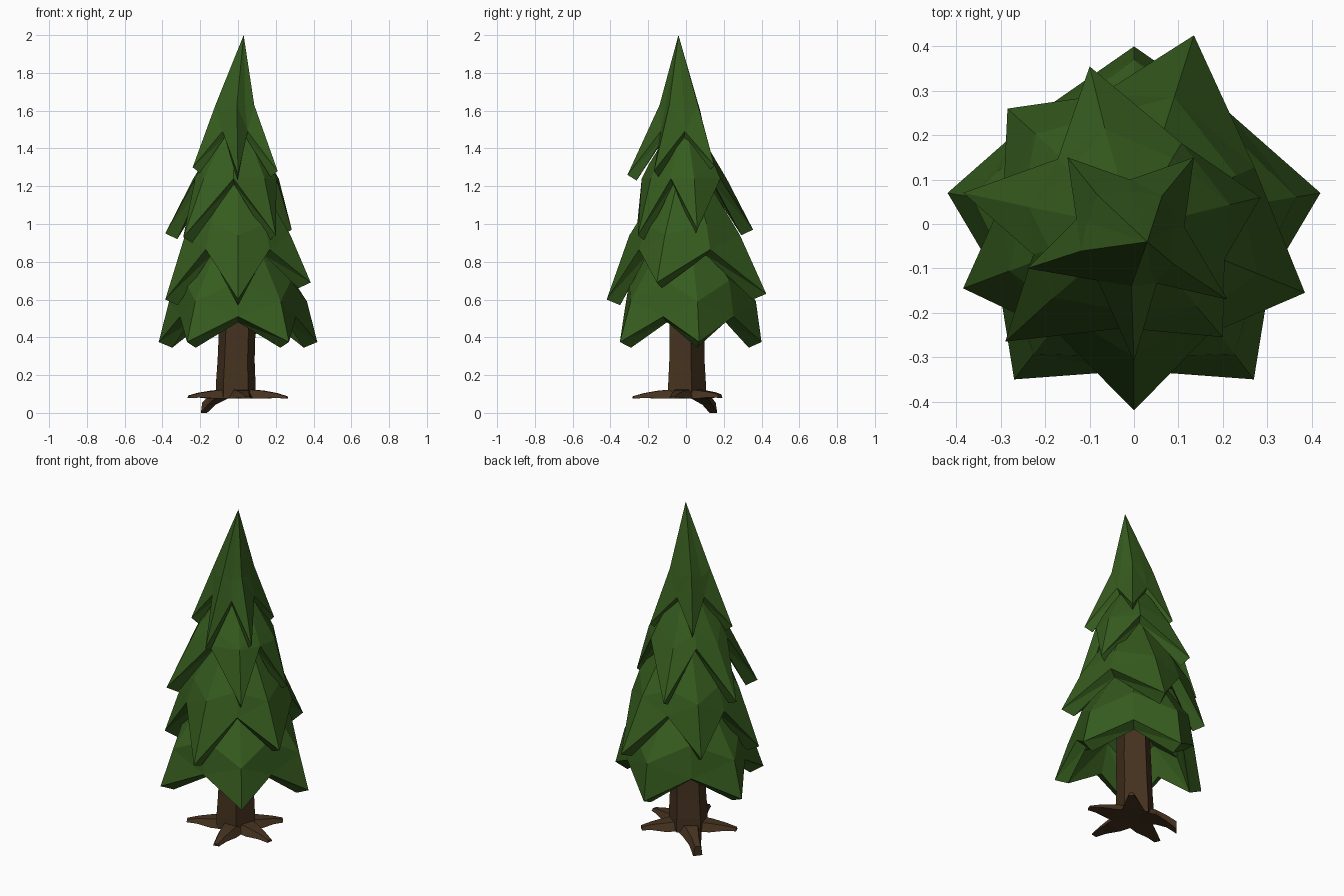
import bpy, math
from mathutils import Vector

cube = bpy.data.objects.get("Cube")
if cube:
    bpy.data.objects.remove(cube)


def material(name, rgb):
    m = bpy.data.materials.new(name)
    m.use_nodes = True
    m.diffuse_color = (*rgb, 1)
    m.node_tree.nodes["Principled BSDF"].inputs["Base Color"].default_value = (*rgb, 1)
    return m


green = material("pine green", (0.036, 0.105, 0.013))
brown = material("bark brown", (0.06, 0.032, 0.014))


def build(name, verts, faces, mat):
    mesh = bpy.data.meshes.new(name)
    mesh.from_pydata([tuple(v) for v in verts], [], faces)
    mesh.materials.append(mat)
    obj = bpy.data.objects.new(name, mesh)
    bpy.context.collection.objects.link(obj)


def loft(name, rings, mat, start=None, end=None):
    """Skin equal rings; close each end with a point, or with a flat cap."""
    n = len(rings[0])
    verts = [v for ring in rings for v in ring]
    faces = []
    for k in range(len(rings) - 1):
        for i in range(n):
            j = (i + 1) % n
            a, b, c, d = k * n + i, k * n + j, (k + 1) * n + j, (k + 1) * n + i
            # split each quad along alternating diagonals
            faces += [(a, b, c), (a, c, d)] if i % 2 else [(a, b, d), (b, c, d)]
    for point, base, flip in ((start, 0, True), (end, (len(rings) - 1) * n, False)):
        loop = [base + i for i in range(n)]
        if point is None:
            faces.append(tuple(loop[::-1] if flip else loop))
        else:
            verts.append(Vector(point))
            p = len(verts) - 1
            for i in range(n):
                a, b = loop[i], loop[(i + 1) % n]
                faces.append((b, a, p) if flip else (a, b, p))
    build(name, verts, faces, mat)


def tier(name, tips, centre, apex, notch, tip_shoulder, notch_shoulder, roof):
    """Star skirt of boughs: pointed tips, raised notches, thick hem, hollow below.
    notch and shoulders are (radius, height) about the centre."""
    axis = Vector((*centre, 0))
    hem, shoulder = [], []

    def around(angle, radius, z):
        return axis + Vector((math.cos(angle) * radius, math.sin(angle) * radius, z))

    for i, tip in enumerate(tips):
        after = tips[(i + 1) % len(tips)]
        a = math.atan2(tip[1] - axis.y, tip[0] - axis.x)
        b = math.atan2(after[1] - axis.y, after[0] - axis.x)
        mid = a + ((b - a) % math.tau) / 2
        hem += [Vector(tip), around(mid, *notch)]
        shoulder += [around(a, *tip_shoulder), around(mid, *notch_shoulder)]

    def inward(points, factor, drop):
        return [Vector((axis.x + (p.x - axis.x) * factor,
                        axis.y + (p.y - axis.y) * factor, p.z - drop)) for p in points]

    rings = [inward(shoulder, 0.74, 0.05), inward(hem, 0.83, 0.03), hem, shoulder]
    loft(name, rings, green, (*centre, roof), apex)


# Foliage, from the lowest skirt to the crown
tier("lower_boughs",
     [(0.42, 0.07, 0.375), (0, 0.4, 0.375), (-0.42, 0.07, 0.375),
      (-0.27, -0.35, 0.375), (0.27, -0.35, 0.375)],
     (0, 0), (0, 0, 1.15), (0.33, 0.51), (0.37, 0.59), (0.3, 0.7), 0.72)
tier("middle_boughs",
     [(0.385, -0.155, 0.69), (0.135, 0.425, 0.63), (-0.285, 0.26, 0.65),
      (-0.385, -0.145, 0.6), (0, -0.42, 0.6)],
     (0, 0), (0, 0, 1.42), (0.3, 0.865), (0.3, 0.94), (0.255, 1.0), 1.0)
tier("upper_boughs",
     [(0.285, 0.06, 0.97), (-0.1, 0.355, 0.97), (-0.385, 0.07, 0.95),
      (-0.29, -0.265, 0.93), (0.2, -0.255, 0.94)],
     (-0.01, -0.01), (0, -0.01, 1.62), (0.225, 1.24), (0.232, 1.24), (0.185, 1.32), 1.3)
tier("crown",
     [(0.135, 0.15, 1.31), (-0.15, 0.15, 1.31), (-0.24, -0.1, 1.3),
      (0, -0.31, 1.26), (0.21, -0.17, 1.28)],
     (-0.01, -0.025), (0.03, -0.04, 2.0), (0.125, 1.49), (0.115, 1.63), (0.1, 1.6), 1.52)

# Slightly waisted five-sided trunk
trunk = [[Vector((dx + r * math.cos(math.tau * (i + 0.25) / 5),
                  r * math.sin(math.tau * (i + 0.25) / 5) - 0.005, z)) for i in range(5)]
         for z, r, dx in ((0.08, 0.112, -0.012), (0.16, 0.11, -0.012), (0.28, 0.103, -0.01),
                          (0.42, 0.102, -0.005), (0.75, 0.09, 0))]
loft("trunk", trunk, brown)

# Flat tapering roots, one per trunk face; one is stouter and reaches down
for n, (x, y, low_tip, high_tip, tip_width) in enumerate([
        (0.26, -0.07, 0.075, 0.088, 0.018), (0.05, -0.28, 0.075, 0.088, 0.018),
        (-0.26, -0.11, 0.078, 0.092, 0.018), (-0.18, 0.145, 0, 0.055, 0.026),
        (0.17, 0.18, 0.08, 0.098, 0.018)]):
    tip = Vector((x, y, 0))
    side = Vector((-y, x, 0)).normalized()
    rings = []
    for t, width, low, high in ((0.1, 0.075, 0.08, 0.128), (0.5, 0.055, 0.075, 0.118),
                                (0.78, 0.033, (low_tip + 0.085) / 2, (high_tip + 0.122) / 2),
                                (1, tip_width, low_tip, high_tip)):
        c = tip * t
        rings.append([c + side * width * s + Vector((0, 0, z))
                      for s, z in ((-1, low), (1, low), (0.6, high), (-0.6, high))])
    loft(f"root_{n + 1}", rings, brown)
